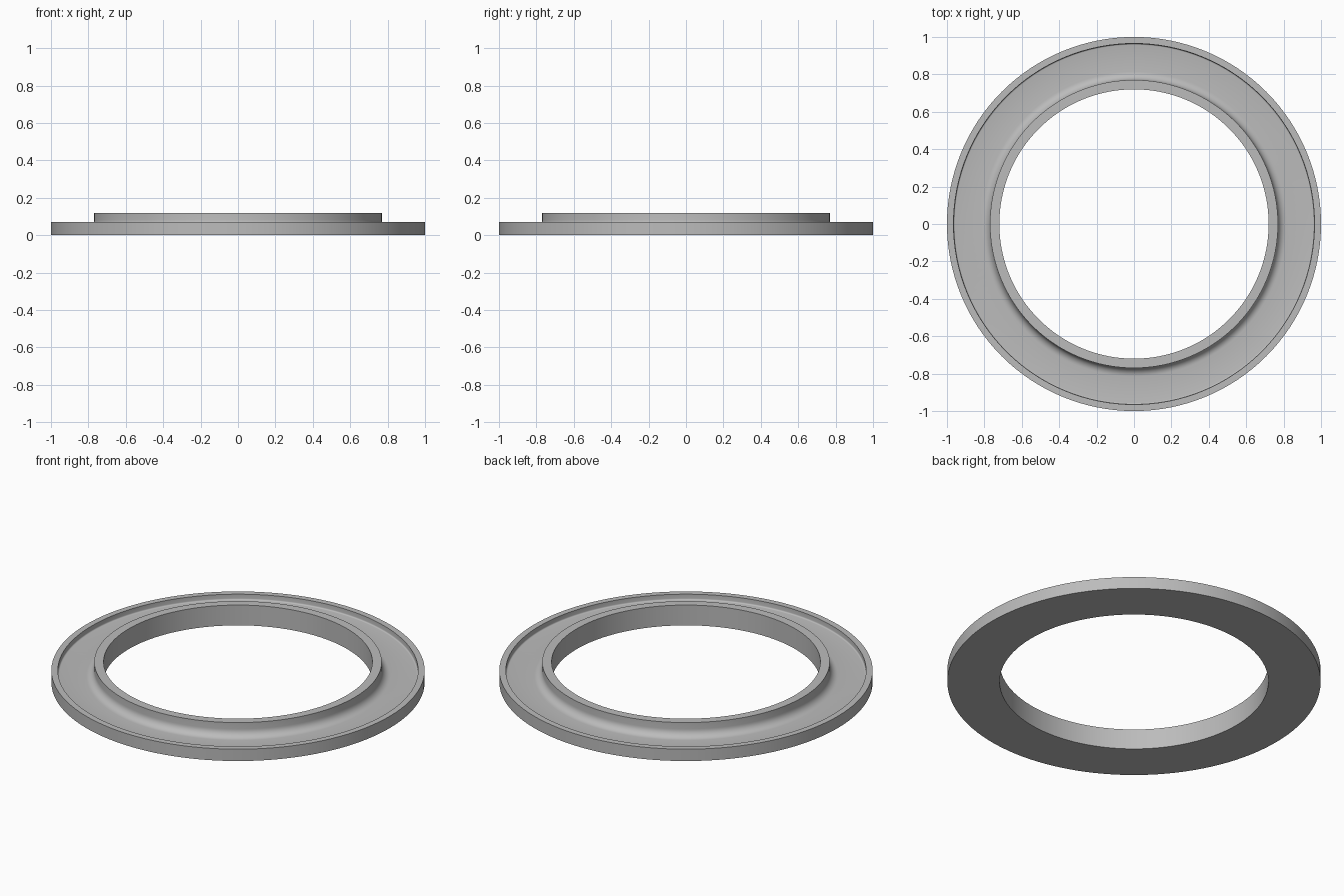
import bpy, bmesh, math

cube = bpy.data.objects.get("Cube")
if cube:
    bpy.data.objects.remove(cube)

SEGMENTS = 128
BORE, COLLAR, RIM, OUTER = 0.72, 0.77, 0.965, 1.0
FLOOR, RIM_TOP, COLLAR_TOP = 0.037, 0.07, 0.12


def fillet(cx, cz, radius, start, end, steps):
    """Arc points in the r-z plane, angles in degrees."""
    angles = [math.radians(start + (end - start) * i / steps) for i in range(steps + 1)]
    return [(cx + radius * math.cos(a), cz + radius * math.sin(a)) for a in angles]


# Cross-section: bore, collar, filleted channel, raised rim
big, small = 0.045, 0.008
profile = [(BORE, 0), (BORE, COLLAR_TOP), (COLLAR, COLLAR_TOP)]
profile += fillet(COLLAR + big, FLOOR + big, big, 180, 270, 8)
profile += fillet(RIM - small, FLOOR + small, small, 270, 360, 4)
profile += [(RIM, RIM_TOP), (OUTER, RIM_TOP), (OUTER, 0)]

# Revolve the cross-section into a closed ring
bm = bmesh.new()
rings = []
for s in range(SEGMENTS):
    a = 2 * math.pi * s / SEGMENTS
    rings.append([bm.verts.new((r * math.cos(a), r * math.sin(a), z)) for r, z in profile])
for s in range(SEGMENTS):
    here, there = rings[s], rings[(s + 1) % SEGMENTS]
    for i in range(len(profile)):
        j = (i + 1) % len(profile)
        bm.faces.new((here[i], here[j], there[j], there[i]))
bmesh.ops.recalc_face_normals(bm, faces=bm.faces)
mesh = bpy.data.meshes.new("flanged_ring")
bm.to_mesh(mesh)
bm.free()
ring = bpy.data.objects.new("flanged_ring", mesh)
bpy.context.collection.objects.link(ring)

# Plain grey material
grey = bpy.data.materials.new("plain_grey")
grey.use_nodes = True
colour = (0.5, 0.5, 0.5, 1)
grey.diffuse_color = colour
grey.node_tree.nodes["Principled BSDF"].inputs["Base Color"].default_value = colour
mesh.materials.append(grey)

# Smooth round walls, sharp rims
bpy.ops.object.select_all(action="DESELECT")
ring.select_set(True)
bpy.context.view_layer.objects.active = ring
bpy.ops.object.shade_smooth_by_angle(angle=math.radians(30))
